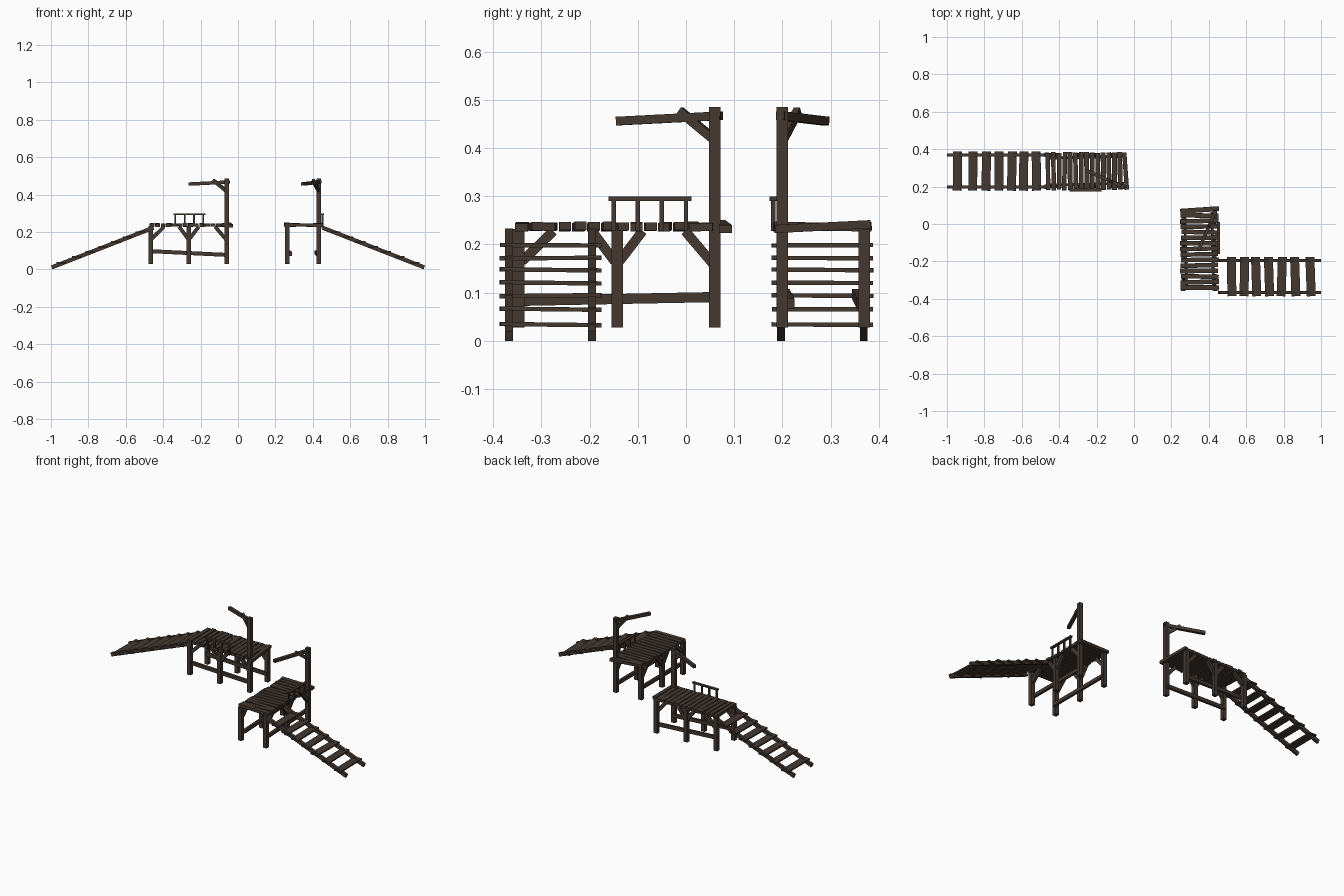
import bpy, random
from math import radians
from mathutils import Matrix, Vector

if "Cube" in bpy.data.objects:
    bpy.data.objects.remove(bpy.data.objects["Cube"])

random.seed(4)
wood = bpy.data.materials.new("dark_wood")
wood.diffuse_color = (0.058, 0.040, 0.030, 1)
wood.use_nodes = True
wood.node_tree.nodes["Principled BSDF"].inputs["Base Color"].default_value = wood.diffuse_color


def beam(name, p, q, w, h, frame=Matrix(), roll=0.0):
    """Rectangular timber from p to q, w wide (horizontal) and h deep."""
    p, q = Vector(p), Vector(q)
    x = (q - p).normalized()
    up = Vector((0, 0, 1)) if abs(x.z) < 0.99 else Vector((0, 1, 0))
    y = up.cross(x).normalized()
    z = x.cross(y)
    rot = Matrix((x, y, z)).transposed().to_4x4()
    size = Matrix.Diagonal(((q - p).length, w, h, 1))
    bpy.ops.mesh.primitive_cube_add(size=1)
    ob = bpy.context.object
    ob.name = name
    ob.data.transform(frame @ Matrix.Translation((p + q) / 2) @ rot
                      @ Matrix.Rotation(roll, 4, 'X') @ size)
    ob.data.materials.append(wood)


def dock(tag, frame, rail_u, beam_tilt):
    """Dock along local u, tall post on the -v side."""
    def add(part, p, q, w, h, roll=0.0):
        beam(f"{tag}_{part}", p, q, w, h, frame, roll)

    # deck planks, slightly uneven; the last one is skewed
    n = 15
    for i in range(n):
        u = -0.2 + i * 0.415 / (n - 1)
        skew = random.uniform(-0.003, 0.003)
        lift = random.uniform(-0.002, 0.002)
        if i == n - 1:
            skew, lift = -0.007, 0.005
        a, b = random.uniform(0.098, 0.104), random.uniform(0.096, 0.103)
        add("deck_plank", (u - skew, -a, 0.237 - lift), (u + skew, b, 0.237 + lift),
            random.uniform(0.023, 0.027), 0.017)

    for v in (-0.083, 0.087):
        # legs, one of them carrying on up as the crane post
        for u in (-0.207, -0.003, 0.2):
            top = 0.485 if (u == 0.2 and v < 0) else 0.232
            add("crane_post" if top > 0.3 else "leg", (u, v, 0.028), (u, v, top), 0.024, 0.024)
        # knee braces
        for u0, z0, u1 in ((-0.2, 0.165, -0.135), (-0.008, 0.165, -0.055),
                           (0.002, 0.165, 0.05), (0.2, 0.155, 0.138)):
            add("knee_brace", (u0, v, z0), (u1, v, 0.228), 0.017, 0.02)
        # long lower tie beam
        t = v * 0.85
        add("tie_beam", (-0.205, t - 0.005, 0.087 - beam_tilt),
            (0.205, t + 0.005, 0.087 + beam_tilt), 0.015, 0.021)

    # crane arm and its brace
    add("crane_arm", (0.213, -0.088, 0.467), (-0.002, 0.006, 0.456), 0.018, 0.018)
    add("crane_brace", (0.198, -0.082, 0.418), (0.127, -0.051, 0.477), 0.014, 0.018)

    # short hand railing
    for k in range(4):
        u = rail_u + (k - 1.5) * 0.05
        add("railing_post", (u, -0.102, 0.228), (u, -0.102, 0.293), 0.009, 0.009)
    add("railing_top", (rail_u - 0.086, -0.102, 0.295), (rail_u + 0.086, -0.102, 0.295), 0.015, 0.009)


def ramp(tag, s, yc):
    """Sloping ramp with level treads; s is the side it runs out to."""
    slope = 0.39
    height = lambda x: 0.0105 + (0.996 - x) * slope
    for dy in (-0.086, 0.086):
        beam(f"{tag}_ramp_rail", (s * 0.996, yc + dy, height(0.996)),
             (s * 0.452, yc + dy, height(0.452)), 0.016, 0.022)
    for x in (0.522, 0.59, 0.653, 0.722, 0.79, 0.862, 0.944):
        k = random.uniform(-0.004, 0.004)
        z = height(x) + 0.003
        beam(f"{tag}_ramp_tread", (s * (x + k), yc - 0.105, z + k / 3),
             (s * (x - k), yc + 0.105, z - k / 3), 0.048, 0.009)


# back dock runs along x, front dock is the same turned a quarter
dock("back", Matrix.Translation((-0.26, 0.283, 0)), 0.0, -0.01)
dock("front", Matrix.Translation((0.35, -0.14, 0)) @ Matrix.Rotation(radians(90), 4, 'Z'),
     0.065, 0.004)
ramp("back", -1, 0.283)
ramp("front", 1, -0.281)
